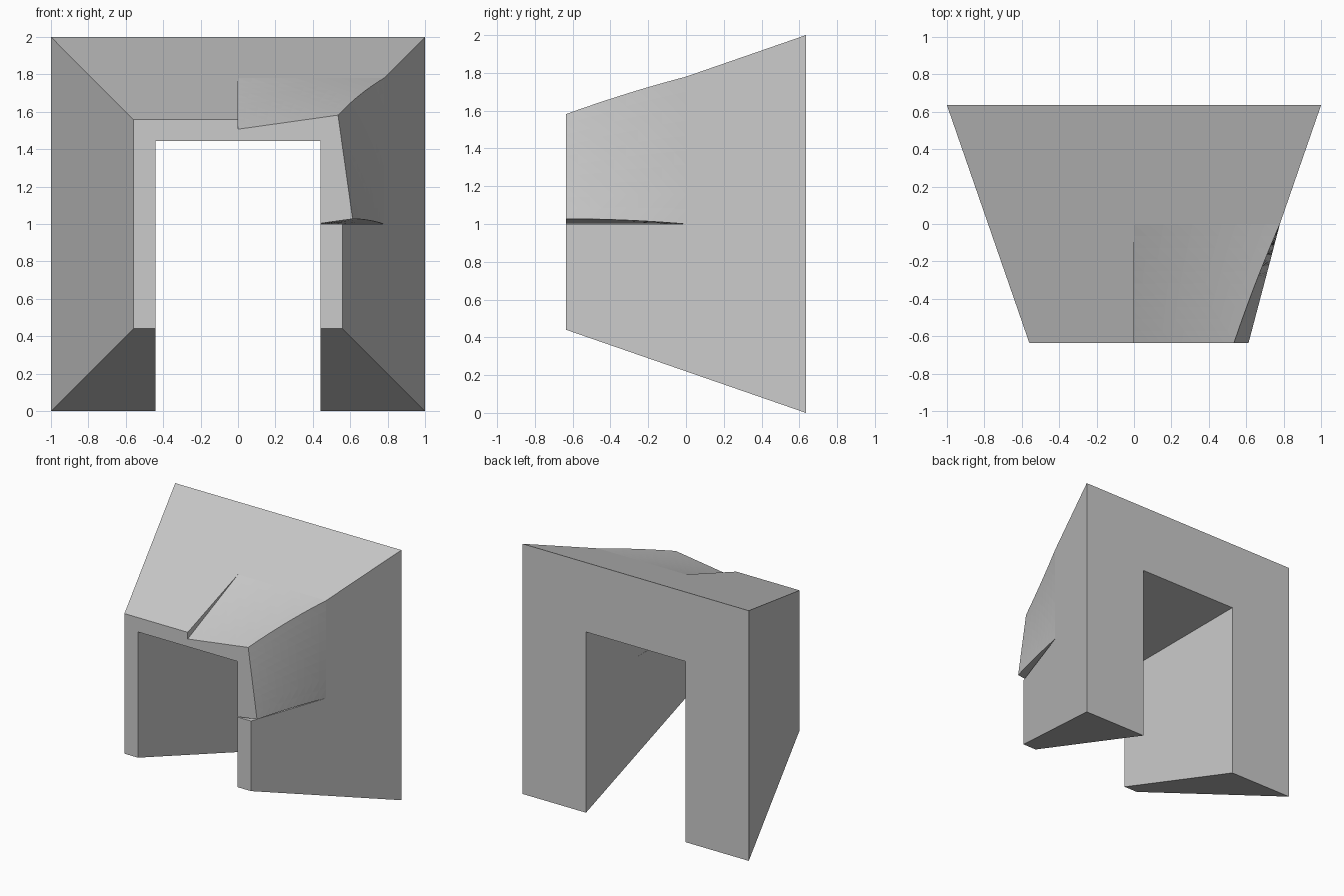
import bpy, bmesh, math

if "Cube" in bpy.data.objects:
    bpy.data.objects.remove(bpy.data.objects["Cube"])

HALF_DEPTH = 0.635
TWIST = math.radians(8)
PIVOT = 0.39


def half_width(y):
    """Half size of the tapered square section at depth y."""
    return 0.78 + 0.22 * y / HALF_DEPTH


def block(name, lo, hi, cuts=0, shape=None):
    """Box between two corners, optionally subdivided and reshaped."""
    bm = bmesh.new()
    bmesh.ops.create_cube(bm, size=1)
    if cuts:
        bmesh.ops.subdivide_edges(bm, edges=bm.edges[:], cuts=cuts, use_grid_fill=True)
    for v in bm.verts:
        p = [a + (b - a) * (c + 0.5) for a, b, c in zip(lo, hi, v.co)]
        v.co = shape(*p) if shape else p
    if cuts:
        bmesh.ops.triangulate(bm, faces=bm.faces[:])
    bmesh.ops.recalc_face_normals(bm, faces=bm.faces[:])
    mesh = bpy.data.meshes.new(name)
    bm.to_mesh(mesh)
    bm.free()
    obj = bpy.data.objects.new(name, mesh)
    bpy.context.collection.objects.link(obj)
    return obj


def combine(target, other, operation):
    """Apply a boolean and discard the helper."""
    mod = target.modifiers.new(operation.lower(), 'BOOLEAN')
    mod.object = other
    mod.operation = operation
    mod.solver = 'EXACT'
    bpy.context.view_layer.objects.active = target
    bpy.ops.object.modifier_apply(modifier=mod.name)
    bpy.data.objects.remove(other, do_unlink=True)


def taper(u, y, v):
    s = half_width(y)
    return (u * s, y, 1 + v * s)


def taper_twist(u, y, v):
    """Taper, then rotate progressively towards the front."""
    s = half_width(y)
    a = TWIST * max(0.0, -y / HALF_DEPTH)
    x, z = u * s - PIVOT, v * s - PIVOT
    return (PIVOT + x * math.cos(a) - z * math.sin(a), y,
            1 + PIVOT + x * math.sin(a) + z * math.cos(a))


# Tapered square body
arch = block("arch_body", (-1, -HALF_DEPTH, -1), (1, HALF_DEPTH, 1), shape=taper)

# Upper right front corner, replaced by a twisted copy
combine(arch, block("corner_cutter", (0, -1, 1), (1.5, 0, 2.5)), 'DIFFERENCE')
corner = block("twisted_corner", (0, -HALF_DEPTH, 0), (1, 0, 1), cuts=9, shape=taper_twist)
combine(arch, corner, 'UNION')

# Doorway running through the whole depth
combine(arch, block("doorway_cutter", (-0.44, -1, -0.5), (0.44, 1, 1.445)), 'DIFFERENCE')
